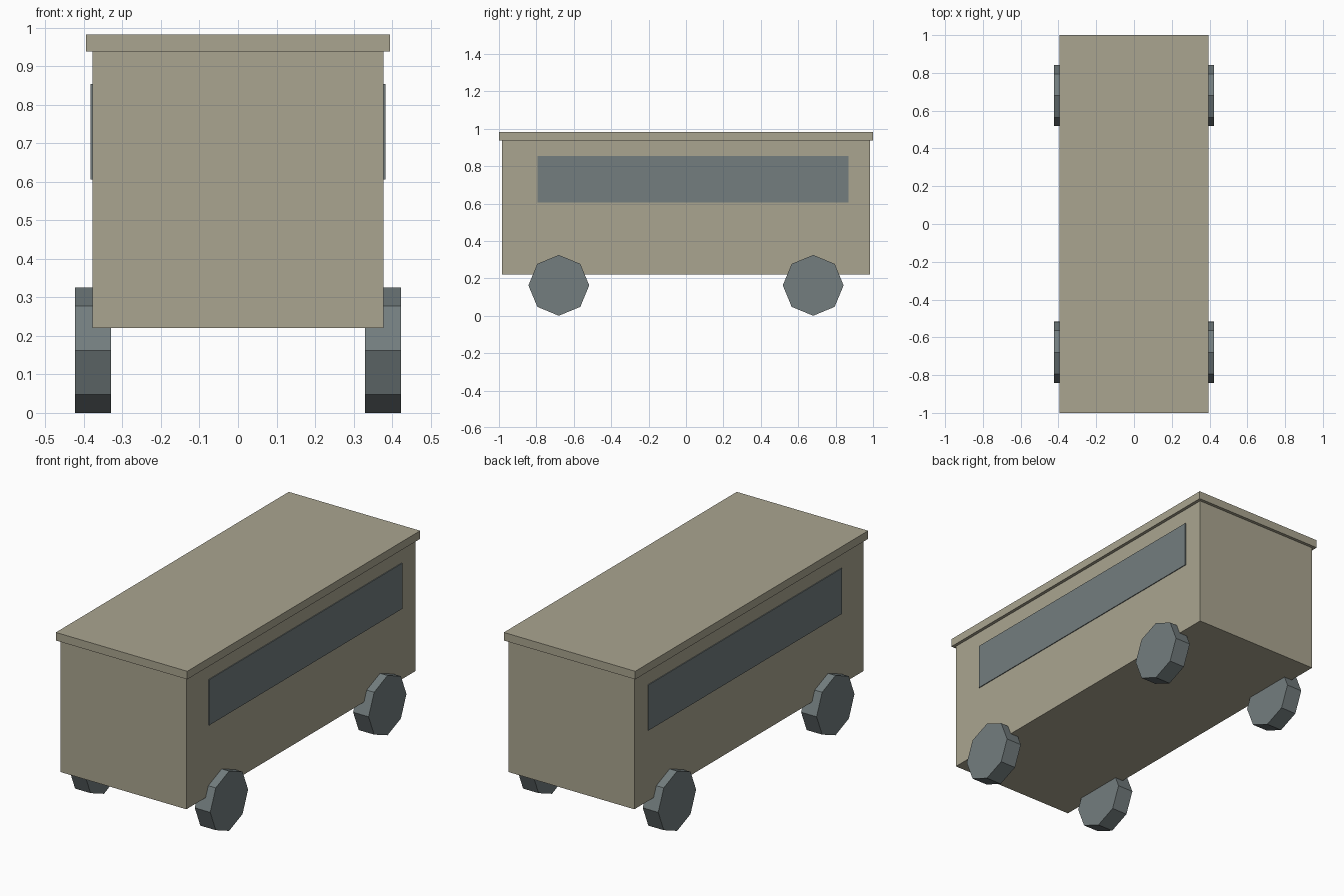
import bpy
import math

if "Cube" in bpy.data.objects:
    bpy.data.objects.remove(bpy.data.objects["Cube"])


def material(name, rgb):
    """Flat colour from sRGB 0-255 values."""
    mat = bpy.data.materials.new(name)
    lin = [((c / 255 + 0.055) / 1.055) ** 2.4 for c in rgb]
    mat.diffuse_color = (*lin, 1.0)
    mat.use_nodes = True
    mat.node_tree.nodes["Principled BSDF"].inputs["Base Color"].default_value = mat.diffuse_color
    return mat


BEIGE = material("khaki_beige", (170, 165, 144))
SLATE = material("slate_grey", (115, 125, 126))


def box(name, lo, hi, mat):
    """Box between two opposite corners."""
    bpy.ops.mesh.primitive_cube_add(size=1)
    ob = bpy.context.object
    ob.name = name
    for v in ob.data.vertices:
        v.co = [lo[i] if v.co[i] < 0 else hi[i] for i in range(3)]
    ob.data.materials.append(mat)
    return ob


def wheel(name, x, y):
    """Eight-sided wheel with a corner pointing straight up."""
    bpy.ops.mesh.primitive_cylinder_add(
        vertices=8, radius=0.1625, depth=0.093,
        location=(x, y, 0.1625), rotation=(0, math.pi / 2, 0))
    ob = bpy.context.object
    ob.name = name
    ob.data.materials.append(SLATE)


# Body shell and overhanging roof slab
box("body", (-0.378, -0.983, 0.221), (0.378, 0.983, 0.938), BEIGE)
box("roof", (-0.395, -1.0, 0.938), (0.395, 1.0, 0.982), BEIGE)

# Long side windows as thin plates, and the four wheels
for side, s in (("left", -1), ("right", 1)):
    xs = sorted((s * 0.376, s * 0.3825))
    box(side + "_window", (xs[0], -0.793, 0.606), (xs[1], 0.868, 0.854), SLATE)
    for end, y in (("front", -0.68), ("back", 0.68)):
        wheel(f"{end}_{side}_wheel", s * 0.3765, y)
